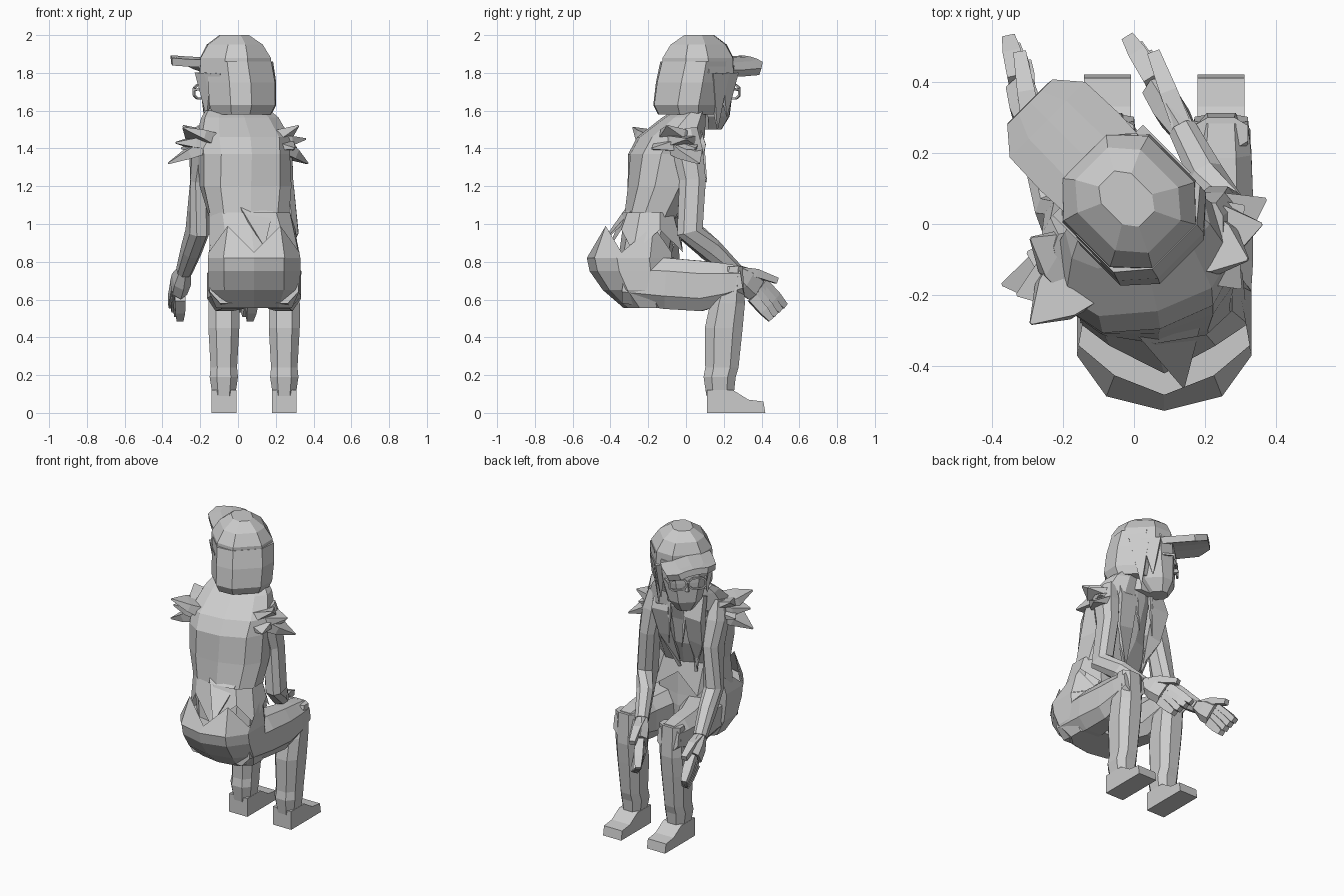
import bpy, bmesh, math
from mathutils import Vector, Matrix

cube = bpy.data.objects.get("Cube")
if cube:
    bpy.data.objects.remove(cube)

grey = bpy.data.materials.new("plain_grey")
grey.use_nodes = True
grey.diffuse_color = (0.6, 0.6, 0.6, 1)
grey.node_tree.nodes["Principled BSDF"].inputs["Base Color"].default_value = (0.6, 0.6, 0.6, 1)

# Head parts are modelled facing +y, then turned with this matrix
HEAD = Matrix.Translation((-0.01, 0.06, 0)) @ Matrix.Rotation(math.pi / 4, 4, "Z")


def finish(name, bm, matrix=None):
    bmesh.ops.recalc_face_normals(bm, faces=bm.faces)
    if matrix:
        bm.transform(matrix)
    mesh = bpy.data.meshes.new(name)
    bm.to_mesh(mesh)
    bm.free()
    mesh.materials.append(grey)
    obj = bpy.data.objects.new(name, mesh)
    bpy.context.collection.objects.link(obj)
    return obj


def skin(name, rings, matrix=None, capped=True):
    """Join rings of points into a low-poly body."""
    bm = bmesh.new()
    loops = [[bm.verts.new(p) for p in ring] for ring in rings]
    n = len(loops[0])
    for a, b in zip(loops, loops[1:]):
        for i in range(n):
            j = (i + 1) % n
            bm.faces.new((a[i], a[j], b[j], b[i]))
    if capped:
        bm.faces.new(loops[0])
        bm.faces.new(loops[-1])
    return finish(name, bm, matrix)


def outline(n, square):
    """Unit outline with flat sides; a lower square value is boxier."""
    pts = []
    for i in range(n):
        t = (i + 0.5) * math.tau / n
        c, s = math.cos(t), math.sin(t)
        pts.append((math.copysign(abs(c) ** square, c), math.copysign(abs(s) ** square, s)))
    mx, my = max(p[0] for p in pts), max(p[1] for p in pts)
    return [(x / mx, y / my) for x, y in pts]


def stack(name, levels, n=8, square=0.8, matrix=None):
    """Levels are (centre x, centre y, z, half width, half depth, optional twist in degrees)."""
    rings = []
    for cx, cy, z, rx, ry, *twist in levels:
        turn = Matrix.Rotation(math.radians(sum(twist)), 3, "Z")
        rings.append([Vector((cx, cy, z)) + turn @ Vector((rx * u, ry * v, 0))
                      for u, v in outline(n, square)])
    return skin(name, rings, matrix)


def zigzag(name, fixed, odd, even):
    """Torn cloth band: one plain edge, the other alternating between two levels."""
    pts = outline(10, 0.85)
    plain = [(fixed[0] + fixed[3] * u, fixed[1] + fixed[4] * v, fixed[2]) for u, v in pts]
    torn = []
    for i, (u, v) in enumerate(pts):
        cx, cy, z, rx, ry = odd if i % 2 else even
        torn.append((cx + rx * u, cy + ry * v, z))
    return skin(name, [plain, torn], capped=False)


def limb(name, path, radii, n=6, matrix=None):
    """Tube along a path; radii are (sideways, upward) pairs."""
    pts = [Vector(p) for p in path]
    rings = []
    for i, p in enumerate(pts):
        d = (pts[min(i + 1, len(pts) - 1)] - pts[max(i - 1, 0)]).normalized()
        side = d.cross(Vector((0, 0, 1)))
        if side.length < 0.3:
            side = Vector((1, 0, 0)) - d * d.x
        side.normalize()
        up = side.cross(d)
        a, b = radii[i]
        rings.append([p + side * a * u + up * b * v for u, v in outline(n, 0.8)])
    return skin(name, rings, matrix)


def spike(name, base, tip, width, thick=0.02, matrix=None):
    return limb(name, (base, tip), ((width, thick), (0.002, 0.002)), 4, matrix)


# Seat and torso
stack("pelvis", [(0.085, -0.2, 0.555, 0.2, 0.13), (0.085, -0.24, 0.65, 0.243, 0.2),
                 (0.085, -0.27, 0.75, 0.245, 0.24), (0.085, -0.28, 0.82, 0.245, 0.245)], 10, 0.9)
stack("torso", [(0.085, -0.22, 0.8, 0.19, 0.14), (0.06, -0.19, 1.02, 0.205, 0.14, 4),
                (0.04, -0.14, 1.2, 0.235, 0.17, 10), (0.03, -0.12, 1.37, 0.235, 0.18, 14),
                (0.025, -0.08, 1.46, 0.24, 0.17, 14), (0.01, -0.01, 1.565, 0.2, 0.1, 14),
                (0, 0.02, 1.6, 0.17, 0.07, 14)], 10, 0.8)
stack("neck", [(0, 0.03, 1.5, 0.09, 0.09), (0, 0.05, 1.66, 0.07, 0.07)])

# Torn jacket hem over a torn trouser waist
zigzag("jacket_hem", (0.06, -0.19, 1.06, 0.215, 0.145),
       (0.085, -0.2, 0.85, 0.235, 0.22), (0.08, -0.2, 0.97, 0.225, 0.17))
zigzag("trouser_waist", (0.085, -0.28, 0.82, 0.245, 0.245),
       (0.085, -0.26, 0.85, 0.24, 0.22), (0.085, -0.25, 0.99, 0.21, 0.21))
spike("jacket_tail", (0.1, -0.29, 1.08), (0.14, -0.46, 0.88), 0.09, 0.01)

# Legs and shoes
for label, x in (("left", 0.245), ("right", -0.075)):
    hip = 0.21 if x > 0 else -0.04
    limb(label + "_thigh",
         [(hip, -0.33, 0.7), (hip + 0.01, -0.1, 0.685), (x, 0.08, 0.672), (x, 0.2, 0.685),
          (x, 0.295, 0.7)],
         [(0.11, 0.12), (0.115, 0.135), (0.09, 0.133), (0.085, 0.11), (0.075, 0.08)], 8)
    stack(label + "_shin", [(x, 0.18, 0.09, 0.06, 0.072), (x, 0.178, 0.19, 0.075, 0.085),
                            (x, 0.19, 0.24, 0.07, 0.088), (x, 0.2, 0.45, 0.082, 0.1),
                            (x, 0.22, 0.58, 0.082, 0.092), (x, 0.255, 0.775, 0.075, 0.045)], 8)
    profile = [(0.11, 0), (0.42, 0), (0.41, 0.06), (0.33, 0.07), (0.25, 0.12), (0.11, 0.12)]
    skin(label + "_shoe", [[(x + side, y, z) for y, z in profile] for side in (-0.066, 0.066)])

# Arms and hands
for label, shoulder, elbow, wrist, drift in (
        ("left", (0.21, -0.01, 1.5), (0.265, 0.02, 0.96), (0.14, 0.26, 0.75), -0.14),
        ("right", (-0.18, -0.09, 1.5), (-0.215, 0.02, 0.96), (-0.285, 0.26, 0.75), -0.06)):
    sh, el, wr = Vector(shoulder), Vector(elbow), Vector(wrist)
    mid = sh.lerp(el, 0.5) + Vector((0, 0.03, 0))
    limb(label + "_arm", [sh, sh.lerp(mid, 0.45), mid, el, el.lerp(wr, 0.45), wr],
         [(0.04, 0.07), (0.065, 0.08), (0.055, 0.07), (0.055, 0.07), (0.05, 0.06), (0.04, 0.04)], 8)
    palm = wr + Vector((drift * 0.5, 0.11, -0.09))
    limb(label + "_palm", [wr, wr.lerp(palm, 0.5), palm],
         [(0.035, 0.04), (0.045, 0.07), (0.04, 0.075)])
    for k in range(4):
        f = k / 3
        start = palm + Vector((0.02 * f - 0.01, 0.03 - 0.05 * f, 0.03 - 0.08 * f))
        end = wr + Vector((drift * (1.1 - 0.4 * f) + 0.02 * f, 0.26 - 0.07 * f, -0.185 - 0.07 * f))
        limb(label + "_finger", [start, start.lerp(end, 0.6), end],
             [(0.028, 0.026), (0.026, 0.024), (0.018, 0.016)], 4)
    thumb_tip = wr + Vector((drift * 0.6, 0.22, -0.05))
    limb(label + "_thumb", [wr, wr.lerp(thumb_tip, 0.5) + Vector((0, 0, 0.015)), thumb_tip],
         [(0.028, 0.025), (0.025, 0.022), (0.018, 0.016)], 4)

# Torn sleeve openings: broad shards rooted inside the shoulders
shards = {
    (0.17, -0.04, 1.43): ((0.36, 0.0, 1.45), (0.37, 0.07, 1.32), (0.32, -0.1, 1.52),
                          (0.3, -0.18, 1.4), (0.31, 0.05, 1.4)),
    (-0.14, -0.13, 1.43): ((-0.29, -0.28, 1.51), (-0.37, -0.17, 1.32), (-0.33, -0.2, 1.43),
                           (-0.29, -0.04, 1.52), (-0.3, -0.08, 1.4)),
}
for root, tips in shards.items():
    for tip in tips:
        middle = Vector(root).lerp(Vector(tip), 0.55)
        limb("sleeve_shard", [root, middle, tip],
             [(0.1, 0.04), (0.07, 0.025), (0.004, 0.004)], 4)

# Open collar hanging over the chest
for x in (-0.12, 0.12):
    limb("lapel", [(x, 0.04, 1.56), (x, 0.08, 1.42), (x * 0.9, 0.04, 1.25), (x * 0.5, -0.02, 1.02)],
         [(0.05, 0.02), (0.06, 0.025), (0.05, 0.02), (0.01, 0.01)], 4)
    spike("collar_cord", (x * 0.5, 0.08, 1.5), (x * 0.4, 0.11, 1.22), 0.012, 0.012)

# Head: face, hair and cap
stack("face", [(0, 0.1, 1.5, 0.05, 0.055), (0, 0.08, 1.57, 0.1, 0.11), (0, 0.06, 1.7, 0.135, 0.135),
               (0, 0.06, 1.84, 0.15, 0.13)], 8, 0.75, HEAD)
skin("nose", [[(-0.025, 0.17, 1.64), (0.025, 0.17, 1.64), (0, 0.225, 1.655)],
              [(-0.01, 0.17, 1.72), (0.01, 0.17, 1.72), (0, 0.19, 1.72)]], HEAD)
stack("hair", [(-0.015, -0.06, 1.58, 0.15, 0.135), (-0.015, -0.065, 1.63, 0.17, 0.155),
               (-0.005, -0.05, 1.75, 0.175, 0.155), (0, -0.03, 1.86, 0.172, 0.145)], 8, 0.75, HEAD)
stack("cap_crown", [(0, 0.005, 1.8, 0.174, 0.178), (0, 0.005, 1.88, 0.168, 0.178),
                    (0, 0.01, 1.95, 0.125, 0.145), (0, 0.015, 2.0, 0.06, 0.08)], 8, 0.75, HEAD)
for side in (-1, 1):
    for y, drop in ((0.07, 1.57), (0.0, 1.5)):
        spike("hair_lock", (side * 0.15, y, 1.8), (side * 0.14, y + 0.01, drop), 0.03, 0.06, HEAD)

# Cap peak, arched and tilted across its width
bm = bmesh.new()
rows = []
for f, half in ((0.1, 0.15), (0.2, 0.155), (0.33, 0.15), (0.4, 0.09)):
    rows.append([bm.verts.new((half * u, f, 1.87 - 1.4 * (half * u) ** 2 - 0.18 * half * u + 0.04 * f))
                 for u in (-1, -0.5, 0, 0.5, 1)])
for a, b in zip(rows, rows[1:]):
    for i in range(4):
        bm.faces.new((a[i], a[i + 1], b[i + 1], b[i]))
peak = finish("cap_peak", bm, HEAD)
solid = peak.modifiers.new("thickness", "SOLIDIFY")
solid.thickness = 0.04

# Spectacles
for s in (-0.06, 0.06):
    rim = [Vector((s + 0.05 * u, 0.205, 1.7 + 0.035 * v)) for u, v in outline(8, 0.7)]
    for a, b in zip(rim, rim[1:] + rim[:1]):
        limb("spectacle_rim", [a, b], [(0.005, 0.005)] * 2, 4, HEAD)
    limb("spectacle_arm", [(s * 1.85, 0.205, 1.71), (s * 2.3, 0.05, 1.72)],
         [(0.005, 0.006)] * 2, 4, HEAD)
limb("spectacle_bridge", [(-0.012, 0.205, 1.71), (0.012, 0.205, 1.71)], [(0.005, 0.005)] * 2, 4, HEAD)
